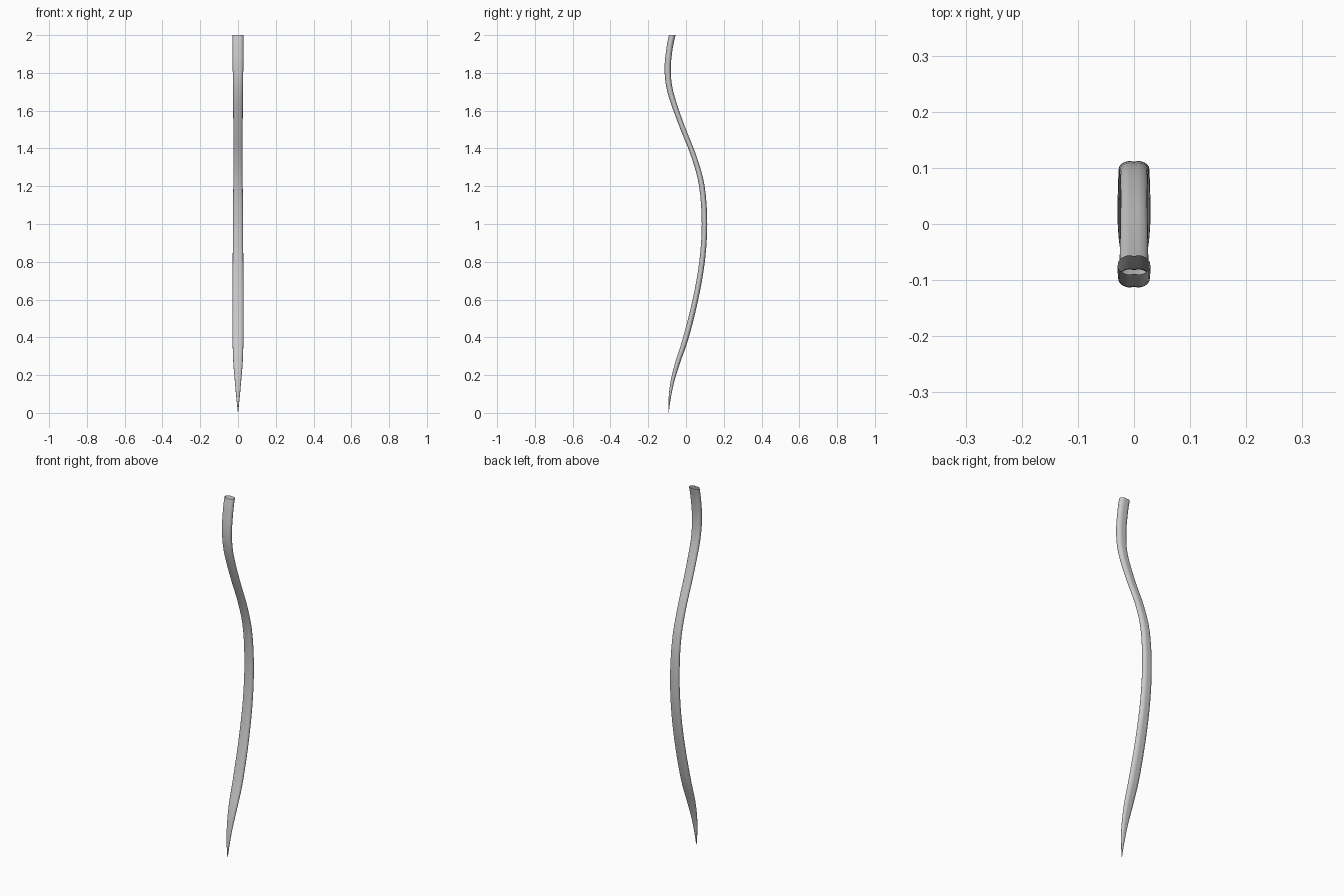
import bpy, bmesh, math
from mathutils import Vector

if "Cube" in bpy.data.objects:
    bpy.data.objects.remove(bpy.data.objects["Cube"])

# centre line stations: z, y, half width (x), half thickness
STATIONS = [
    (2.00, -0.073, 0.029, 0.018), (1.93, -0.087, 0.029, 0.017),
    (1.82, -0.097, 0.028, 0.017), (1.70, -0.083, 0.026, 0.016),
    (1.53, -0.026, 0.025, 0.014), (1.36, 0.041, 0.024, 0.014),
    (1.20, 0.084, 0.025, 0.015), (1.00, 0.098, 0.027, 0.015),
    (0.80, 0.085, 0.028, 0.015), (0.60, 0.050, 0.029, 0.015),
    (0.40, 0.000, 0.029, 0.015), (0.27, -0.043, 0.025, 0.013),
    (0.17, -0.071, 0.017, 0.010), (0.08, -0.086, 0.009, 0.006),
    (0.00, -0.092, 0.0005, 0.0005)]
SIDES, STEPS = 24, 4


def spline(i, t):
    # Catmull-Rom interpolation between stations
    n = len(STATIONS) - 1
    p = [Vector(STATIONS[min(max(k, 0), n)]) for k in (i - 1, i, i + 1, i + 2)]
    return 0.5 * (2 * p[1] + (p[2] - p[0]) * t
                  + (2 * p[0] - 5 * p[1] + 4 * p[2] - p[3]) * t ** 2
                  + (3 * p[1] - p[0] - 3 * p[2] + p[3]) * t ** 3)


rows = [spline(i, s / STEPS) for i in range(len(STATIONS) - 1) for s in range(STEPS)]
rows.append(Vector(STATIONS[-1]))

# hollow curved blade, open at the top, with a fine groove front and back
bm = bmesh.new()
rings = []
for k, (z, y, hw, ht) in enumerate(rows):
    a, b = rows[max(k - 1, 0)], rows[min(k + 1, len(rows) - 1)]
    tangent = Vector((0, a[1] - b[1], a[0] - b[0])).normalized()
    if k in (0, len(rows) - 1):
        tangent = Vector((0, 0, 1))
    across = Vector((0, tangent.z, -tangent.y))
    ring = []
    for j in range(SIDES):
        ang = 2 * math.pi * j / SIDES
        c, s = math.cos(ang), math.sin(ang)
        u = math.copysign(abs(c) ** 0.9, c) * hw
        v = math.copysign(abs(s) ** 0.9, s) * ht
        if j % (SIDES // 2) == SIDES // 4:
            v *= 0.87
        ring.append(bm.verts.new(Vector((u, y, z)) + across * v))
    rings.append(ring)
for r0, r1 in zip(rings, rings[1:]):
    for j in range(SIDES):
        n = (j + 1) % SIDES
        bm.faces.new((r0[j], r1[j], r1[n], r0[n]))
# closed point at the bottom
bm.faces.new(rings[-1])
bmesh.ops.recalc_face_normals(bm, faces=bm.faces)
mesh = bpy.data.meshes.new("curved_blade")
bm.to_mesh(mesh)
bm.free()
blade = bpy.data.objects.new("curved_blade", mesh)
bpy.context.collection.objects.link(blade)
bpy.context.view_layer.objects.active = blade
blade.select_set(True)
bpy.ops.object.shade_smooth_by_angle(angle=math.radians(30))
